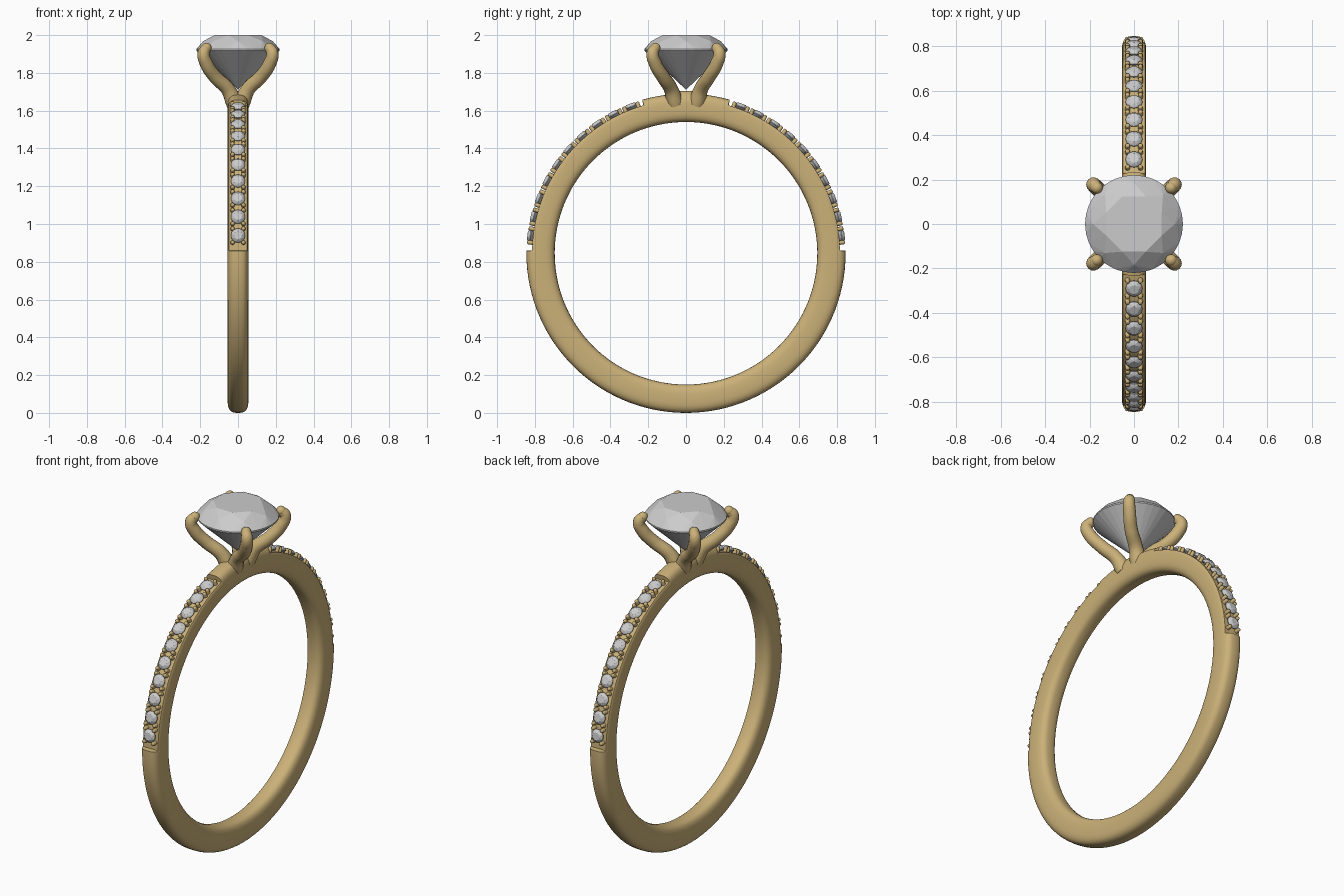
import bpy, bmesh, math
from math import sin, cos, radians, pi, copysign

if "Cube" in bpy.data.objects:
    bpy.data.objects.remove(bpy.data.objects["Cube"])

CZ = 0.845                      # height of the band's centre
gold = bpy.data.materials.new("gold")
gold.diffuse_color = (0.60, 0.44, 0.19, 1)
gold.use_nodes = True
gold.node_tree.nodes["Principled BSDF"].inputs["Base Color"].default_value = gold.diffuse_color


def make_object(name, bm, material=None):
    bmesh.ops.recalc_face_normals(bm, faces=bm.faces)
    me = bpy.data.meshes.new(name)
    bm.to_mesh(me)
    bm.free()
    if material:
        me.materials.append(material)
    ob = bpy.data.objects.new(name, me)
    bpy.context.collection.objects.link(ob)
    return ob


def smooth(ob, angle=35):
    bpy.ops.object.select_all(action='DESELECT')
    ob.select_set(True)
    bpy.context.view_layer.objects.active = ob
    bpy.ops.object.shade_smooth_by_angle(angle=radians(angle))


def gem(name, rows):
    """Faceted stone: convex hull of rings (radius, height, count, turn)."""
    bm = bmesh.new()
    for r, z, n, turn in rows:
        for i in range(n):
            a = 2 * pi * (i + turn) / n
            bm.verts.new((r * cos(a), r * sin(a), z))
    bmesh.ops.convex_hull(bm, input=bm.verts)
    return make_object(name, bm)


def place(ob, side, deg, r, x=0):
    """Stand an object on the band, its z axis pointing outward."""
    a = radians(deg)
    ob.location = (x, side * r * cos(a), CZ + r * sin(a))
    ob.rotation_euler = (-side * (pi / 2 - a), 0, 0)


# Band: superellipse section swept round, shaved down where the small stones sit
bm = bmesh.new()
half = [2 * i for i in range(1, 37)] + [0.9, 1.1, 73.9, 74.1] + list(range(75, 90, 2))
angles = sorted(set(half + [180 - d for d in half] + [0, 90, 180] + list(range(183, 360, 3))))
N = 32
rings = []
for d in angles:
    rise = d if d <= 90 else 180 - d
    limit = 0.815 if 1 < rise < 74 else 0.845
    a, ring = radians(d), []
    for k in range(N):
        t = 2 * pi * k / N
        c, s = cos(t), sin(t)
        r = min(0.77 + 0.075 * copysign(abs(c) ** 0.667, c), limit)
        x = 0.055 * copysign(abs(s) ** 0.667, s)
        ring.append(bm.verts.new((x, r * cos(a), CZ + r * sin(a))))
    rings.append(ring)
for i, ring in enumerate(rings):
    nxt = rings[(i + 1) % len(rings)]
    for k in range(N):
        m = (k + 1) % N
        bm.faces.new((ring[k], ring[m], nxt[m], nxt[k]))
smooth(make_object("band", bm, gold))

# Small stones with four little claws each
small = gem("small_stone", [(0.022, 0.016, 8, 0), (0.032, 0.009, 8, 0.5),
                            (0.038, 0.001, 16, 0), (0.038, -0.002, 16, 0), (0.001, -0.03, 3, 0)])
bm = bmesh.new()
bmesh.ops.create_cone(bm, cap_ends=True, segments=10, radius1=0.012, radius2=0.010, depth=0.034)
top = [e for e in bm.edges if all(v.co.z > 0 for v in e.verts)]
bmesh.ops.bevel(bm, geom=top, offset=0.005, segments=2, affect='EDGES', profile=0.5)
claw = make_object("small_claw", bm, gold)
smooth(claw, 50)


def copy_of(ob):
    new = ob.copy()
    bpy.context.collection.objects.link(new)
    return new


first = True
for side in (-1, 1):
    for i in range(10):
        deg = 6.5 + 7 * i
        place(small if first else copy_of(small), side, deg, 0.829)
        for j, (dx, da) in enumerate([(-1, -1), (-1, 1), (1, -1), (1, 1)]):
            c = claw if first and j == 0 else copy_of(claw)
            place(c, side, deg + 2.55 * da, 0.826, 0.029 * dx)
        first = False

# Large centre stone
stone = gem("centre_stone", [(0.135, 2.0, 8, 0.5), (0.184, 1.968, 8, 0),
                             (0.22, 1.926, 32, 0), (0.22, 1.918, 32, 0),
                             (0.046, 1.757, 8, 0.5), (0.001, 1.712, 4, 0)])

# Four curved prongs holding it
path = [(0.018, 0.058, 1.64, 0.046), (0.055, 0.08, 1.715, 0.038), (0.122, 0.122, 1.78, 0.036),
        (0.168, 0.163, 1.85, 0.035), (0.182, 0.177, 1.905, 0.032), (0.167, 0.163, 1.932, 0.027)]
for sx in (-1, 1):
    for sy in (-1, 1):
        cu = bpy.data.curves.new("prong", 'CURVE')
        cu.dimensions = '3D'
        cu.bevel_depth = 1.0
        cu.bevel_resolution = 5
        cu.use_fill_caps = True
        sp = cu.splines.new('BEZIER')
        sp.bezier_points.add(len(path) - 1)
        for p, (x, y, z, r) in zip(sp.bezier_points, path):
            p.co = (sx * x, sy * y, z)
            p.radius = r
            p.handle_left_type = p.handle_right_type = 'AUTO'
        cu.materials.append(gold)
        ob = bpy.data.objects.new("prong", cu)
        bpy.context.collection.objects.link(ob)
        bpy.ops.object.select_all(action='DESELECT')
        ob.select_set(True)
        bpy.context.view_layer.objects.active = ob
        bpy.ops.object.convert(target='MESH')
        smooth(bpy.context.view_layer.objects.active, 50)
        # rounded tip
        bm = bmesh.new()
        bmesh.ops.create_uvsphere(bm, u_segments=16, v_segments=10, radius=0.027)
        tip = make_object("prong_tip", bm, gold)
        x, y, z, _ = path[-1]
        tip.location = (sx * x, sy * y, z)
        smooth(tip, 60)

# Saddle joining the prongs to the band
bm = bmesh.new()
bmesh.ops.create_uvsphere(bm, u_segments=24, v_segments=14, radius=1)
for v in bm.verts:
    v.co = (v.co.x * 0.05, v.co.y * 0.125, 1.65 + v.co.z * 0.055)
smooth(make_object("saddle", bm, gold), 60)
